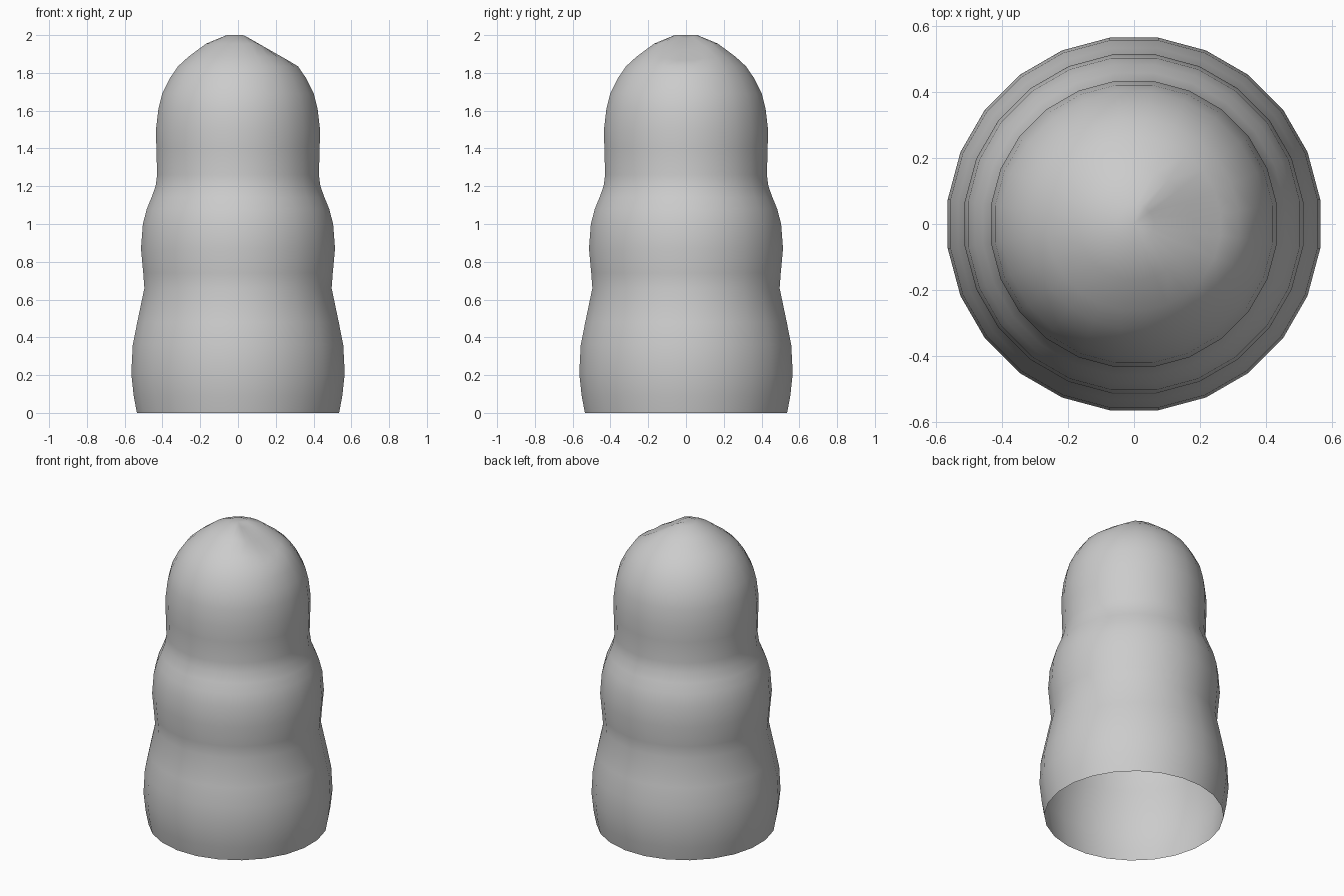
import bpy, bmesh, math

if "Cube" in bpy.data.objects:
    bpy.data.objects.remove(bpy.data.objects["Cube"])

SIDES = 24
# lathe profile: (radius, height), open at the base
PROFILE = [(0.54, 0), (0.557, 0.09), (0.57, 0.21), (0.562, 0.36), (0.538, 0.48),
           (0.50, 0.66), (0.506, 0.74), (0.518, 0.87), (0.508, 1.0), (0.487, 1.08),
           (0.462, 1.14), (0.44, 1.2), (0.432, 1.26), (0.436, 1.4), (0.438, 1.5),
           (0.425, 1.61), (0.405, 1.69), (0.365, 1.77), (0.32, 1.835), (0.265, 1.885),
           (0.17, 1.955), (0.06, 2.0)]

# stacked rounded body
bm = bmesh.new()
rings = []
for r, z in PROFILE:
    ring = []
    for i in range(SIDES):
        a = math.radians(7.5) + i * math.tau / SIDES
        x, y = r * math.cos(a), r * math.sin(a)
        # the crown is flattened on its right side
        h = min(z, 2.0 - 0.57 * (x - 0.03)) if z > 1.84 else z
        ring.append(bm.verts.new((x, y, h)))
    rings.append(ring)
for lo, hi in zip(rings, rings[1:]):
    for i in range(SIDES):
        j = (i + 1) % SIDES
        bm.faces.new((lo[i], lo[j], hi[j], hi[i]))

# closed tip of the crown
tip = bm.verts.new((0, 0, 2.0))
for i in range(SIDES):
    bm.faces.new((rings[-1][i], rings[-1][(i + 1) % SIDES], tip))

mesh = bpy.data.meshes.new("body")
bm.to_mesh(mesh)
bm.free()
body = bpy.data.objects.new("body", mesh)
bpy.context.collection.objects.link(body)
for p in mesh.polygons:
    p.use_smooth = True
